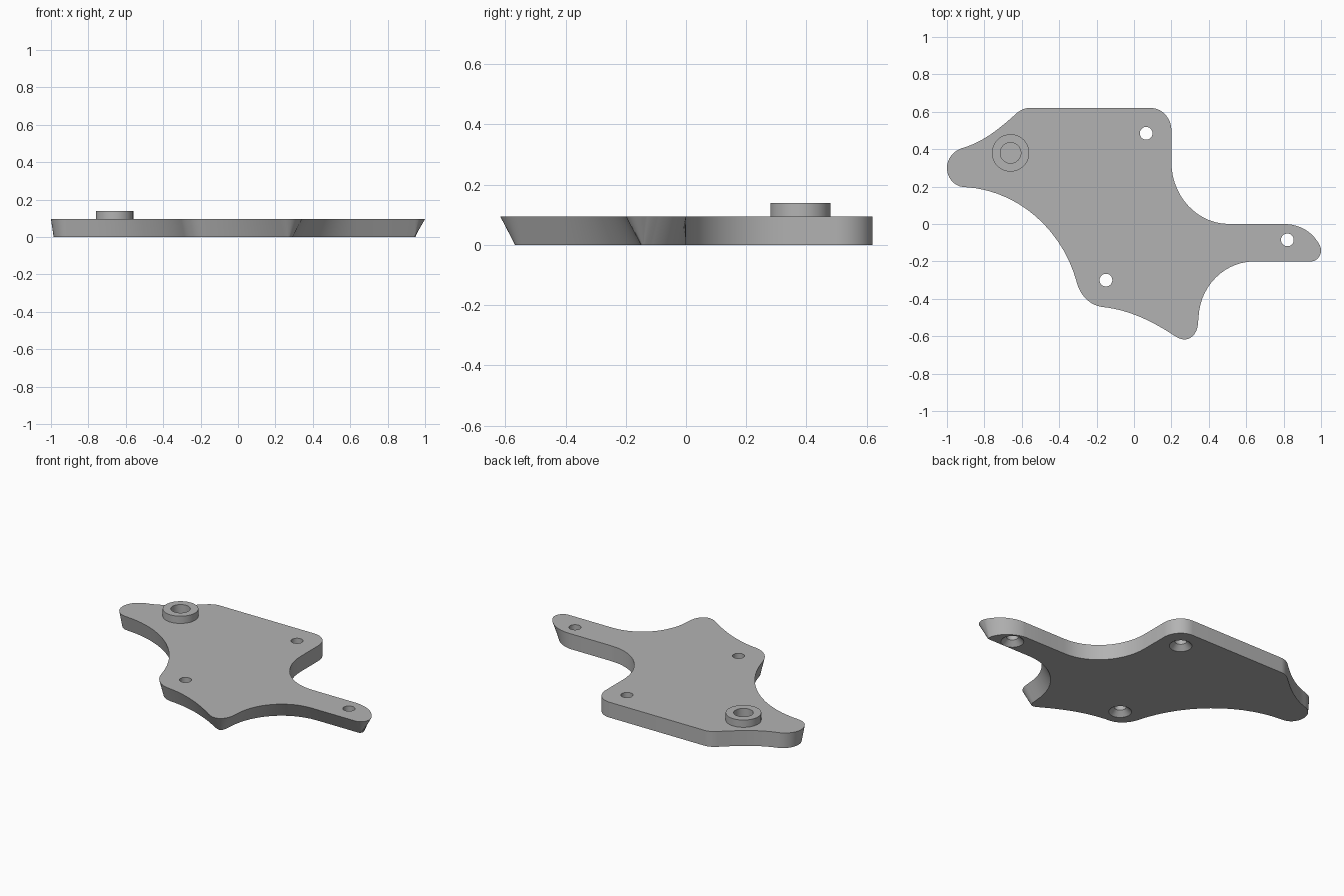
import bpy, bmesh, math
from mathutils import Vector

if "Cube" in bpy.data.objects:
    bpy.data.objects.remove(bpy.data.objects["Cube"])

TOP = 0.095
BOSS_TOP = 0.14

grey = bpy.data.materials.new("plain grey")
grey.use_nodes = True
colour = (0.45, 0.45, 0.45, 1)
grey.diffuse_color = colour
grey.node_tree.nodes["Principled BSDF"].inputs["Base Color"].default_value = colour

# Outline, counterclockwise: x, y, heading in degrees, inset of the lower edge
OUTLINE = [
    (0.09, 0.62, 180, 0), (-0.56, 0.62, 180, 0), (-0.63, 0.59, 222, 0),
    (-0.915, 0.407, 196, 0), (-1.0, 0.30, 270, 0.015), (-0.91, 0.198, 357, 0.02),
    (-0.305, -0.315, 285, 0.02), (-0.166, -0.444, 354, 0.03), (0.205, -0.59, 327, 0.045),
    (0.27, -0.617, 0, 0.05), (0.342, -0.53, 88, 0.05), (0.345, -0.50, 88, 0.05),
    (0.645, -0.2, 0, 0.05), (0.945, -0.2, 0, 0.05), (1.0, -0.14, 90, 0.058),
    (0.975, -0.085, 125, 0.04), (0.80, 0, 180, 0), (0.51, 0, 180, 0),
    (0.2, 0.33, 90, 0), (0.2, 0.5, 90, 0),
]


def outline_points(steps=14):
    """Arc-like cubic spans between anchors; straight spans need no extra points."""
    out = []
    for a, b in zip(OUTLINE, OUTLINE[1:] + OUTLINE[:1]):
        p, q = Vector(a[:2]), Vector(b[:2])
        turn = math.radians((b[2] - a[2] + 180) % 360 - 180)
        handle = (q - p).length / (3 * math.cos(turn / 4) ** 2)
        ta, tb = (Vector((math.cos(math.radians(k[2])), math.sin(math.radians(k[2])))) for k in (a, b))
        c, d = p + ta * handle, q - tb * handle
        n = steps if abs(turn) > 0.01 else 2
        for i in range(n):
            t = i / n
            s = 1 - t
            pos = p * s**3 + c * 3 * s * s * t + d * 3 * s * t * t + q * t**3
            out.append((pos, a[3] * s + b[3] * t))
    return out


def finish(bm, name):
    bmesh.ops.recalc_face_normals(bm, faces=bm.faces)
    mesh = bpy.data.meshes.new(name)
    bm.to_mesh(mesh)
    bm.free()
    mesh.materials.append(grey)
    obj = bpy.data.objects.new(name, mesh)
    bpy.context.collection.objects.link(obj)
    return obj


def turned(name, x, y, profile, sides=48):
    """Closed solid of revolution from (radius, z) rings, bottom to top."""
    bm = bmesh.new()
    rings = [[bm.verts.new((x + r * math.cos(k * math.tau / sides),
                            y + r * math.sin(k * math.tau / sides), z))
              for k in range(sides)] for r, z in profile]
    for lo, hi in zip(rings, rings[1:]):
        for k in range(sides):
            j = (k + 1) % sides
            bm.faces.new((lo[k], lo[j], hi[j], hi[k]))
    bm.faces.new(rings[0][::-1])
    bm.faces.new(rings[-1])
    return finish(bm, name)


def combine(target, tool, operation):
    tool.hide_render = True
    mod = target.modifiers.new(operation.lower(), 'BOOLEAN')
    mod.operation, mod.object, mod.solver = operation, tool, 'EXACT'
    bpy.ops.object.select_all(action='DESELECT')
    target.select_set(True)
    bpy.context.view_layer.objects.active = target
    bpy.ops.object.modifier_apply(modifier=mod.name)
    bpy.data.objects.remove(tool)


# Plate with a drafted front and arm edge
pts = outline_points()
bm = bmesh.new()
upper, lower = [], []
for i, (p, inset) in enumerate(pts):
    tangent = (pts[(i + 1) % len(pts)][0] - pts[i - 1][0]).normalized()
    inner = p + Vector((-tangent.y, tangent.x)) * inset
    upper.append(bm.verts.new((p.x, p.y, TOP)))
    lower.append(bm.verts.new((inner.x, inner.y, 0)))
for i in range(len(pts)):
    j = (i + 1) % len(pts)
    bm.faces.new((lower[i], lower[j], upper[j], upper[i]))
bm.faces.new(upper)
bm.faces.new(lower[::-1])
plate = finish(bm, "mounting_plate")

# Raised boss with a blind hole
bx, by = -0.66, 0.38
combine(plate, turned("boss", bx, by, [(0.1, 0.06), (0.1, BOSS_TOP)]), 'UNION')
combine(plate, turned("boss_hole", bx, by, [(0.055, 0.045), (0.055, 0.2)]), 'DIFFERENCE')

# Screw holes countersunk from below
for x, y in ((0.065, 0.485), (0.82, -0.085), (-0.15, -0.3)):
    screw = [(0.064, -0.02), (0.064, 0), (0.034, 0.03), (0.034, 0.15)]
    combine(plate, turned("screw_hole", x, y, screw), 'DIFFERENCE')

bpy.ops.object.select_all(action='DESELECT')
plate.select_set(True)
bpy.context.view_layer.objects.active = plate
bpy.ops.object.shade_smooth_by_angle(angle=math.radians(30))
